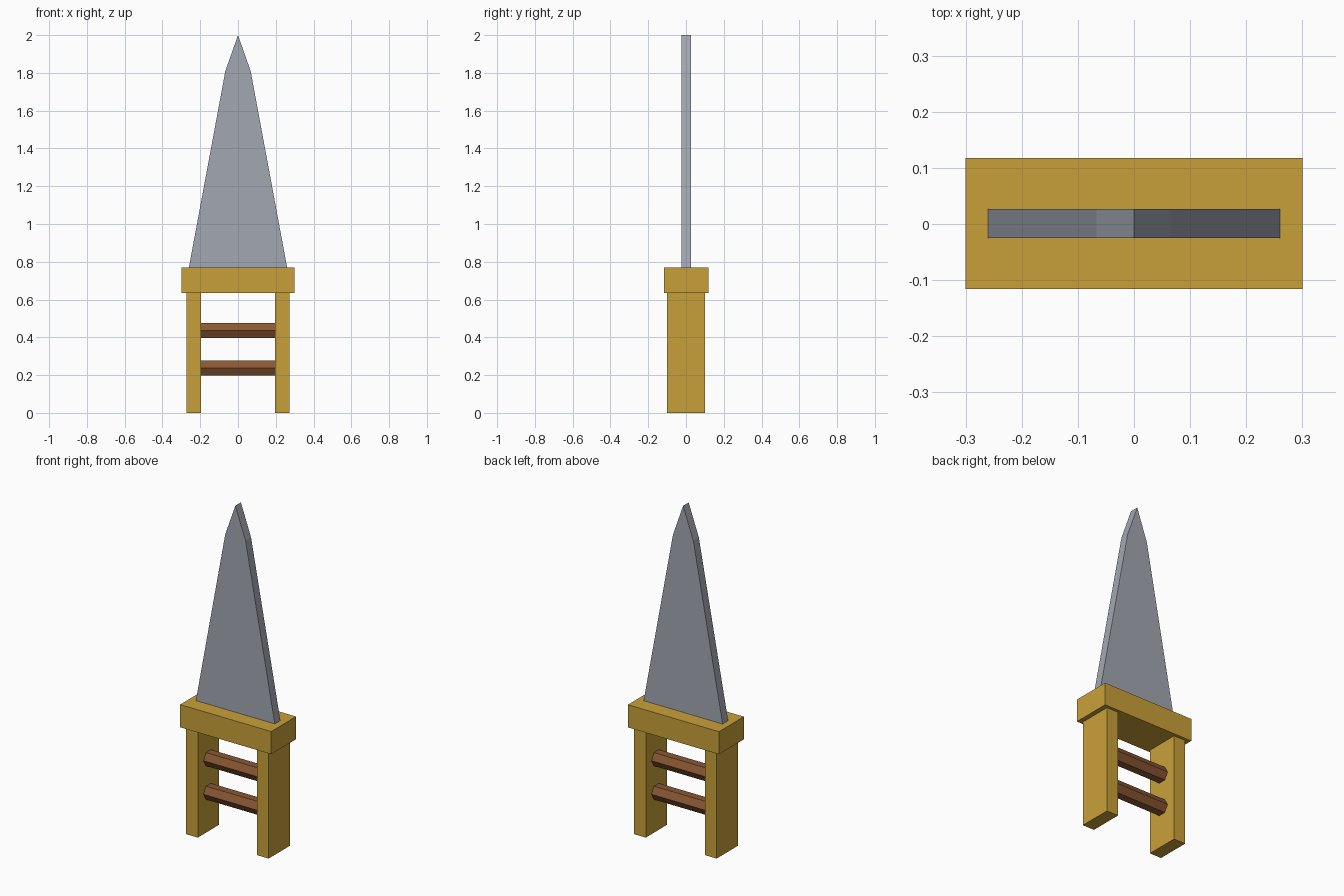
import bpy
import bmesh
import math
from mathutils import Matrix, Vector

default = bpy.data.objects.get("Cube")
if default:
    bpy.data.objects.remove(default, do_unlink=True)


def material(name, rgb):
    mat = bpy.data.materials.new(name)
    mat.use_nodes = True
    color = (*rgb, 1.0)
    mat.diffuse_color = color
    mat.node_tree.nodes["Principled BSDF"].inputs["Base Color"].default_value = color
    return mat


def make_object(name, bm, mat):
    bmesh.ops.recalc_face_normals(bm, faces=bm.faces)
    mesh = bpy.data.meshes.new(name)
    bm.to_mesh(mesh)
    bm.free()
    mesh.materials.append(mat)
    obj = bpy.data.objects.new(name, mesh)
    bpy.context.scene.collection.objects.link(obj)
    return obj


def box(name, low, high, mat):
    low, high = Vector(low), Vector(high)
    bm = bmesh.new()
    bmesh.ops.create_cube(bm, size=1)
    bmesh.ops.scale(bm, vec=high - low, verts=bm.verts)
    bmesh.ops.translate(bm, vec=(low + high) / 2, verts=bm.verts)
    return make_object(name, bm, mat)


steel = material("steel grey", (0.36, 0.39, 0.44))
gold = material("gold", (0.584, 0.352, 0.042))
brown = material("brown grip", (0.25, 0.095, 0.033))

# Blade: a tapered outline with a steeper point, extruded through its thickness
half = [(0.26, 0.77), (0.067, 1.81)]
outline = half + [(0, 2.0)] + [(-x, z) for x, z in reversed(half)]
bm = bmesh.new()
face = bm.faces.new([bm.verts.new((x, -0.025, z)) for x, z in outline])
extruded = bmesh.ops.extrude_face_region(bm, geom=[face])["geom"]
bmesh.ops.translate(bm, vec=(0, 0.052, 0),
                    verts=[v for v in extruded if isinstance(v, bmesh.types.BMVert)])
make_object("blade", bm, steel)

# Crossguard
box("guard", (-0.3, -0.116, 0.635), (0.3, 0.118, 0.77), gold)

# Side bars of the handle
for side, sign in (("left", 1), ("right", -1)):
    xs = sorted((sign * 0.195, sign * 0.272))
    box(side + "_side_bar", (xs[0], -0.1, 0), (xs[1], 0.1, 0.635), gold)

# Hexagonal grip rods with flat tops, spanning the side bars
for label, z in (("lower", 0.237), ("upper", 0.437)):
    bm = bmesh.new()
    bmesh.ops.create_cone(bm, cap_ends=True, segments=6, depth=0.39,
                          radius1=0.046, radius2=0.046)
    bmesh.ops.rotate(bm, verts=bm.verts, matrix=Matrix.Rotation(math.radians(90), 3, "Y"))
    # Turn about the long axis so that one corner points to the front
    corner = bm.verts[:][0].co
    turn = -math.atan2(corner.z, corner.y)
    bmesh.ops.rotate(bm, verts=bm.verts, matrix=Matrix.Rotation(turn, 3, "X"))
    bmesh.ops.translate(bm, vec=(0, 0, z), verts=bm.verts)
    make_object(label + "_grip_rod", bm, brown)
